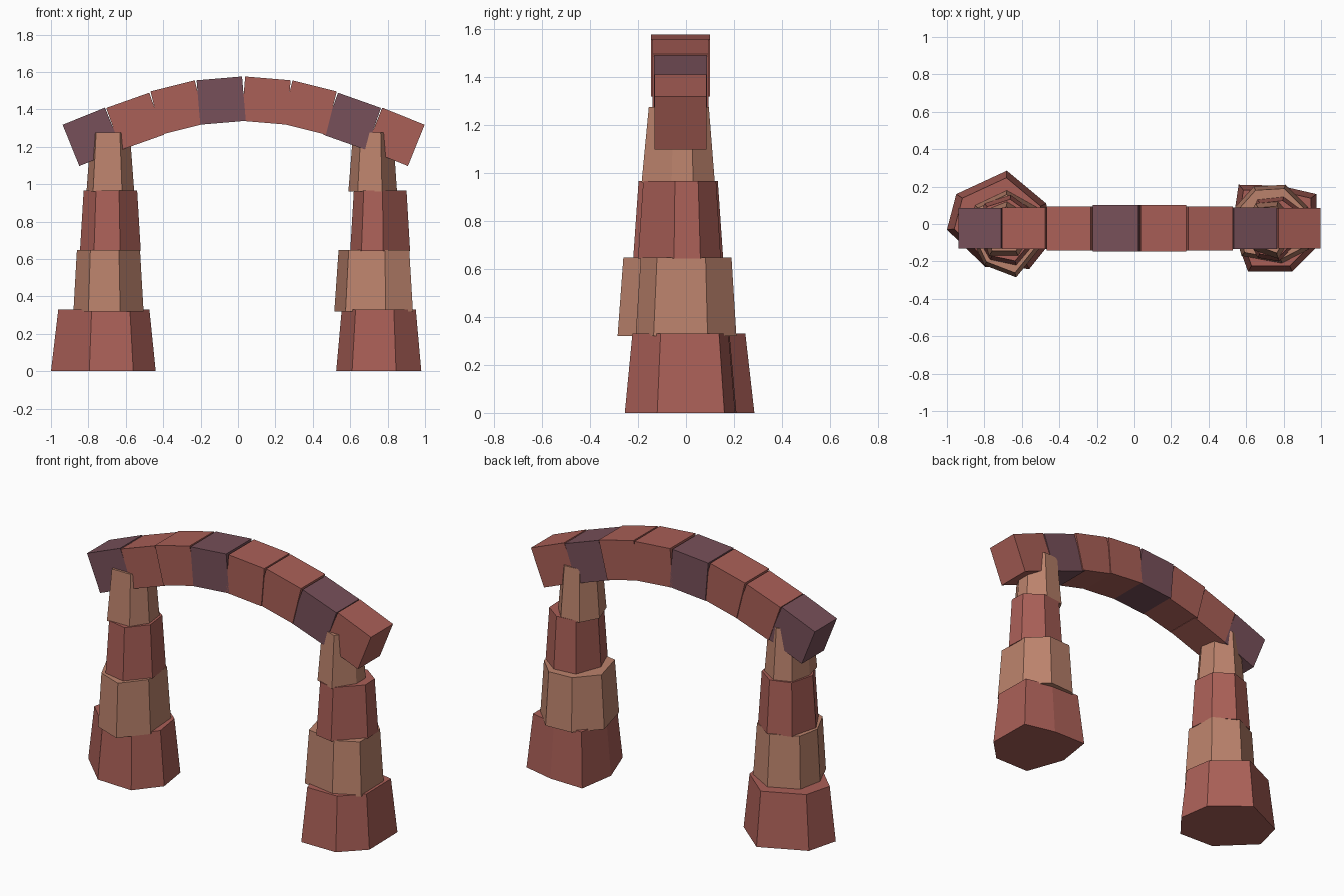
import bpy, bmesh, math
from mathutils import Matrix

if "Cube" in bpy.data.objects:
    bpy.data.objects.remove(bpy.data.objects["Cube"])


def material(name, rgb):
    m = bpy.data.materials.new(name)
    m.diffuse_color = (*rgb, 1)
    m.use_nodes = True
    m.node_tree.nodes["Principled BSDF"].inputs["Base Color"].default_value = m.diffuse_color
    return m


RED = material("red_stone", (0.40, 0.115, 0.095))
TAN = material("tan_stone", (0.50, 0.225, 0.15))
PURPLE = material("purple_stone", (0.185, 0.08, 0.10))


def add_object(name, bm, mat):
    bmesh.ops.recalc_face_normals(bm, faces=bm.faces[:])
    me = bpy.data.meshes.new(name)
    bm.to_mesh(me)
    bm.free()
    me.materials.append(mat)
    ob = bpy.data.objects.new(name, me)
    bpy.context.collection.objects.link(ob)
    return ob


def tapered_stone(name, foot, z0, z1, taper, mat):
    """Solid seven-sided stone that narrows towards the top."""
    bm = bmesh.new()
    n = len(foot)
    cx = sum(p[0] for p in foot) / n
    cy = sum(p[1] for p in foot) / n
    low = [bm.verts.new((x, y, z0)) for x, y in foot]
    top = [bm.verts.new((cx + (x - cx) * taper, cy + (y - cy) * taper, z1)) for x, y in foot]
    bm.faces.new(low[::-1])
    bm.faces.new(top)
    for i in range(n):
        j = (i + 1) % n
        bm.faces.new((low[i], low[j], top[j], top[i]))
    add_object(name, bm, mat)


# Pillars: four stacked, irregular stones each
tiers = [(0.0, 0.33, 0.87, RED), (0.32, 0.647, 0.90, TAN),
         (0.643, 0.966, 0.88, RED), (0.96, 1.275, 0.82, TAN)]
left_feet = [
    [(-0.795, -0.23), (-0.56, -0.24), (-0.44, -0.09), (-0.47, 0.11), (-0.68, 0.285), (-0.95, 0.16), (-1.0, -0.03)],
    [(-0.80, -0.22), (-0.63, -0.285), (-0.505, -0.13), (-0.52, 0.09), (-0.68, 0.18), (-0.85, 0.10), (-0.88, -0.05)],
    [(-0.77, -0.19), (-0.63, -0.22), (-0.52, -0.09), (-0.54, 0.07), (-0.66, 0.155), (-0.80, 0.11), (-0.845, -0.06)],
    [(-0.775, -0.17), (-0.62, -0.17), (-0.555, -0.07), (-0.57, 0.05), (-0.68, 0.12), (-0.78, 0.08), (-0.81, -0.05)],
]
right_feet = [
    [(0.61, -0.255), (0.845, -0.255), (0.98, -0.12), (0.975, 0.16), (0.78, 0.205), (0.56, 0.21), (0.525, -0.02)],
    [(0.575, -0.17), (0.79, -0.21), (0.935, -0.135), (0.93, 0.09), (0.81, 0.21), (0.64, 0.20), (0.515, 0.06)],
    [(0.66, -0.18), (0.775, -0.20), (0.92, -0.05), (0.915, 0.06), (0.80, 0.145), (0.66, 0.13), (0.60, -0.03)],
    [(0.64, -0.14), (0.77, -0.185), (0.85, -0.06), (0.85, 0.03), (0.77, 0.12), (0.65, 0.11), (0.59, 0.0)],
]
for side, feet in (("left", left_feet), ("right", right_feet)):
    for i, (foot, (z0, z1, taper, mat)) in enumerate(zip(feet, tiers)):
        tapered_stone(f"{side}_pillar_stone_{i + 1}", foot, z0, z1, taper, mat)

# Arch: half of the blocks (x, z, tilt, depth), mirrored about the crown
AXIS = 0.03
half = [(-0.78, 1.253, 22, 0.215), (-0.55, 1.336, 19.5, 0.222),
        (-0.321, 1.41, 14, 0.235), (-0.09, 1.447, 4.8, 0.247)]
blocks = half + [(2 * AXIS - x, z, -a, d) for x, z, a, d in reversed(half)]
for i, (x, z, tilt, depth) in enumerate(blocks):
    bm = bmesh.new()
    place = (Matrix.Translation((x, -0.023, z))
             @ Matrix.Rotation(math.radians(-tilt), 4, 'Y')
             @ Matrix.Diagonal((0.244, depth, 0.238, 1)))
    bmesh.ops.create_cube(bm, size=1, matrix=place)
    add_object(f"arch_block_{i + 1}", bm, PURPLE if i % 3 == 0 else RED)
